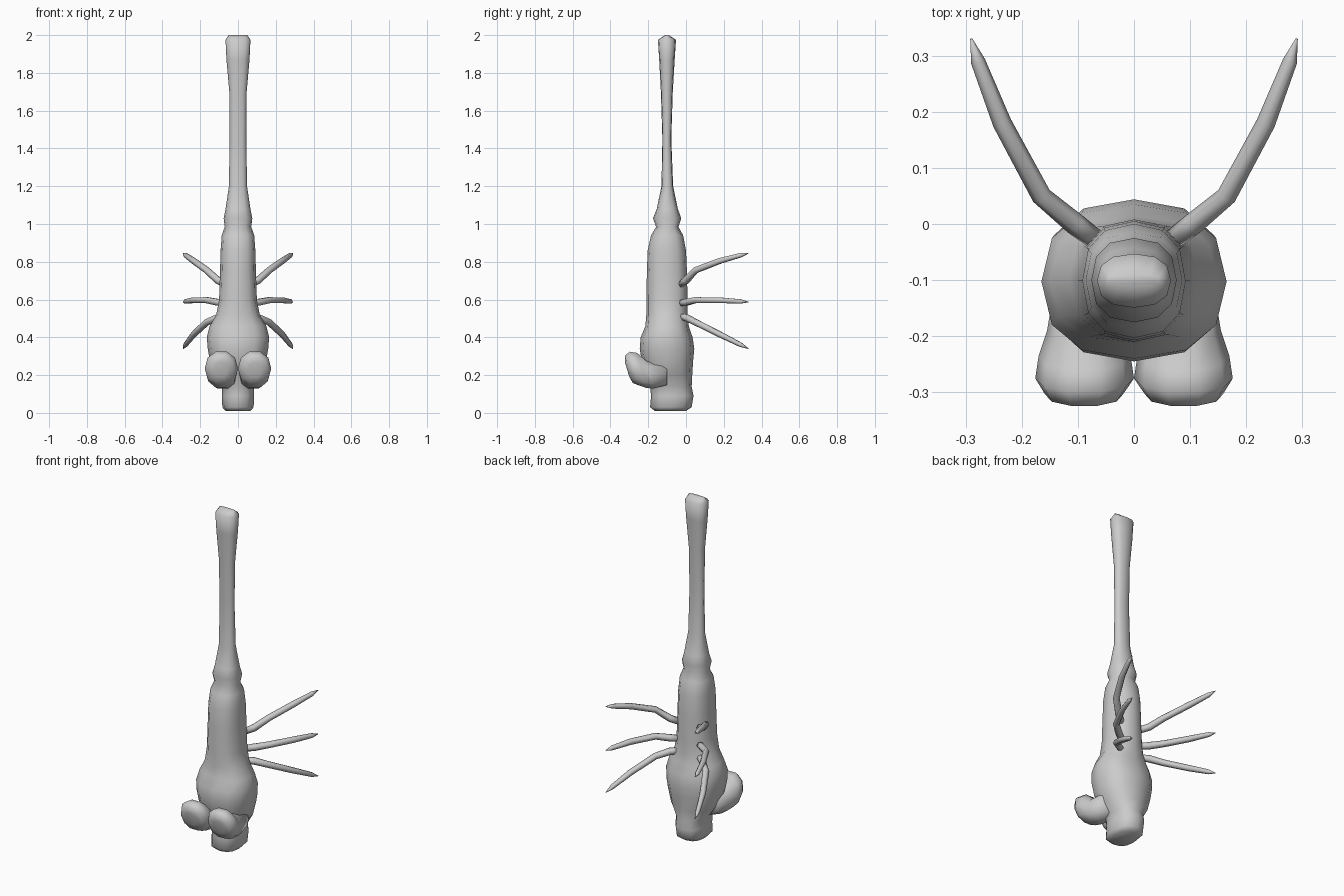
import bpy, bmesh, math
from mathutils import Vector


def loft(name, rings, sides, power=2.0):
    """Skin a closed surface over rings given as (centre, axis u, axis v)."""
    bm = bmesh.new()
    loops = []
    for c, u, v in rings:
        loop = []
        for i in range(sides):
            a = 2 * math.pi * i / sides
            ca, sa = math.cos(a), math.sin(a)
            x = math.copysign(abs(ca) ** (2 / power), ca)
            y = math.copysign(abs(sa) ** (2 / power), sa)
            loop.append(bm.verts.new(Vector(c) + Vector(u) * x + Vector(v) * y))
        loops.append(loop)
    for a, b in zip(loops, loops[1:]):
        for i in range(sides):
            j = (i + 1) % sides
            bm.faces.new((a[i], a[j], b[j], b[i]))
    bm.faces.new(loops[0][::-1])
    bm.faces.new(loops[-1])
    bmesh.ops.recalc_face_normals(bm, faces=bm.faces)
    mesh = bpy.data.meshes.new(name)
    bm.to_mesh(mesh)
    bm.free()
    mesh.shade_smooth()
    ob = bpy.data.objects.new(name, mesh)
    bpy.context.collection.objects.link(ob)
    return ob


def tube(name, pts, radii, sides=6):
    pts = [Vector(p) for p in pts]
    rings = []
    for i, p in enumerate(pts):
        t = (pts[min(i + 1, len(pts) - 1)] - pts[max(i - 1, 0)]).normalized()
        u = t.cross(Vector((0, 0, 1))).normalized()
        rings.append((p, u * radii[i], t.cross(u) * radii[i]))
    return loft(name, rings, sides)


def body(name, profile):
    # profile rows: height, half width, front y, back y
    return loft(name, [((0, (f + b) / 2, z), (w, 0, 0), (0, (b - f) / 2, 0))
                       for z, w, f, b in profile], 12, 2.4)


# Mouth, head, thorax and long abdomen in one continuous skin
body("body", [
    (0.01, 0.065, -0.165, 0.0), (0.03, 0.083, -0.19, 0.03),
    (0.09, 0.085, -0.185, 0.04), (0.14, 0.085, -0.19, 0.03),
    (0.20, 0.125, -0.21, 0.033), (0.28, 0.15, -0.235, 0.038),
    (0.34, 0.16, -0.245, 0.044), (0.40, 0.165, -0.24, 0.035),
    (0.46, 0.15, -0.215, 0.015), (0.52, 0.115, -0.21, 0.008),
    (0.60, 0.10, -0.21, 0.008), (0.75, 0.095, -0.207, 0.005),
    (0.86, 0.092, -0.203, 0.0), (0.94, 0.086, -0.185, -0.015),
    (0.985, 0.07, -0.158, -0.04), (1.03, 0.076, -0.175, -0.025),
    (1.08, 0.066, -0.155, -0.043), (1.20, 0.048, -0.13, -0.068),
    (1.45, 0.044, -0.125, -0.078), (1.70, 0.046, -0.133, -0.07),
    (1.87, 0.061, -0.142, -0.06), (1.975, 0.066, -0.149, -0.053),
    (2.0, 0.05, -0.11, -0.09)])

# Leg heights from root to tip, sharing one plan outline
LEG_PLAN = [(0.065, -0.03), (0.105, 0.0), (0.165, 0.05),
            (0.235, 0.18), (0.278, 0.29), (0.29, 0.33)]
LEG_Z = {"rear_leg": [0.68, 0.70, 0.755, 0.805, 0.835, 0.845],
         "middle_leg": [0.58, 0.585, 0.597, 0.596, 0.59, 0.587],
         "front_leg": [0.51, 0.505, 0.48, 0.415, 0.36, 0.34]}
LEG_R = [0.018, 0.02, 0.018, 0.017, 0.013, 0.002]

for side, s in (("left", -1), ("right", 1)):
    # Bulging eye: x, y, z of centre, half width, half height, forward tilt
    eye = [(0.075, -0.10, 0.21, 0.065, 0.065, 0.0),
           (0.08, -0.19, 0.20, 0.075, 0.075, -0.015),
           (0.088, -0.235, 0.225, 0.082, 0.097, -0.025),
           (0.088, -0.275, 0.235, 0.088, 0.093, -0.025),
           (0.089, -0.303, 0.23, 0.07, 0.075, -0.022),
           (0.09, -0.312, 0.23, 0.035, 0.04, -0.012)]
    loft(side + "_eye", [((s * x, y, z), (w, 0, 0), (0, t, h))
                         for x, y, z, w, h, t in eye], 10, 2.2)
    for leg, zs in LEG_Z.items():
        tube(f"{side}_{leg}", [(s * x, y, z) for (x, y), z in zip(LEG_PLAN, zs)], LEG_R)
